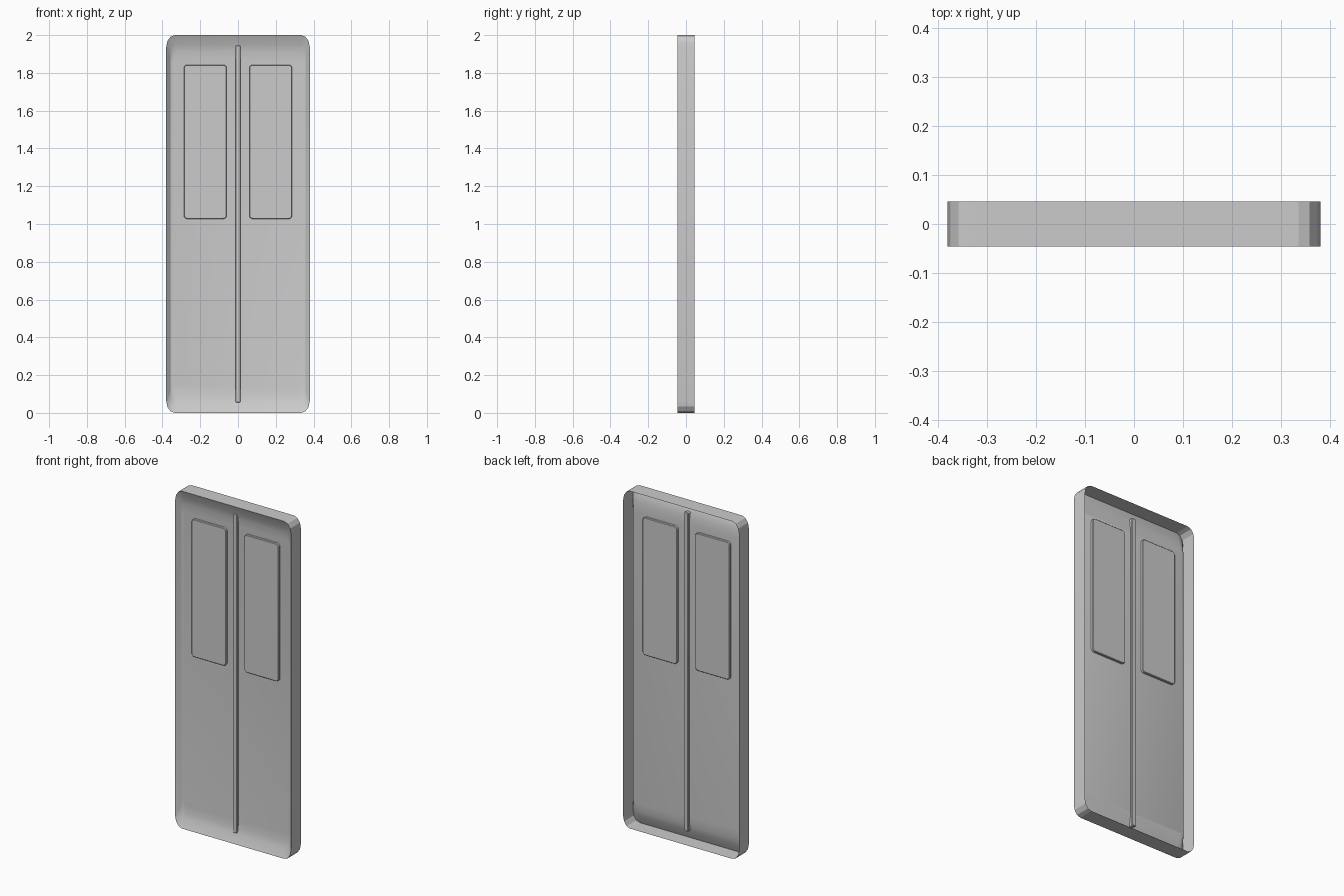
import bpy, bmesh, math

cube = bpy.data.objects.get("Cube")
if cube:
    bpy.data.objects.remove(cube)

grey = bpy.data.materials.new("plain_grey")
grey.use_nodes = True
colour = (0.6, 0.6, 0.6, 1)
grey.diffuse_color = colour
grey.node_tree.nodes["Principled BSDF"].inputs["Base Color"].default_value = colour


def outline(cx, cz, hw, hh, rx, rz, steps):
    """Rounded rectangle in the x-z plane, as a list of points."""
    pts = []
    for quarter, (sx, sz) in enumerate([(1, 1), (-1, 1), (-1, -1), (1, -1)]):
        for i in range(steps + 1):
            a = (quarter + i / steps) * math.pi / 2
            pts.append((cx + sx * (hw - rx) + rx * math.cos(a),
                        cz + sz * (hh - rz) + rz * math.sin(a)))
    return pts


def loft(name, rings, caps, angle):
    """Bridge matching outlines, each given as (y, points)."""
    bm = bmesh.new()
    loops = [[bm.verts.new((x, y, z)) for x, z in pts] for y, pts in rings]
    for a, b in zip(loops, loops[1:]):
        for i in range(len(a)):
            j = (i + 1) % len(a)
            bm.faces.new((a[i], a[j], b[j], b[i]))
    for k in caps:
        bm.faces.new(loops[k])
    bmesh.ops.recalc_face_normals(bm, faces=bm.faces)
    mesh = bpy.data.meshes.new(name)
    bm.to_mesh(mesh)
    bm.free()
    mesh.materials.append(grey)
    obj = bpy.data.objects.new(name, mesh)
    bpy.context.collection.objects.link(obj)
    bpy.ops.object.select_all(action='DESELECT')
    obj.select_set(True)
    bpy.context.view_layer.objects.active = obj
    bpy.ops.object.shade_smooth_by_angle(angle=math.radians(angle))
    return obj


W, H, D = 0.38, 1.0, 0.046
PANEL_Y = -0.014

# Thin outer rim, open at the back
rim = outline(0, 1, W, H, 0.045, 0.065, 3)
loft("outer_rim", [(D, rim), (-D, rim)], [], 20)

# Dished sheet that curves in from the front edge of the rim
dish = [(0, 0, -D, 0.045, 0.065),
        (0.018, 0.05, -0.024, 0.035, 0.06),
        (0.022, 0.085, -0.017, 0.03, 0.05),
        (0.026, 0.13, PANEL_Y, 0.025, 0.04)]
loft("door_panel",
     [(y, outline(0, 1, W - ix, H - iz, rx, rz, 3)) for ix, iz, y, rx, rz in dish],
     [-1], 40)


def plate(name, cx, cz, hw, hh, radius, depth, edge):
    """Rounded plate standing out on both sides of the panel."""
    big = outline(cx, cz, hw, hh, radius, radius, 4)
    small = outline(cx, cz, hw - edge, hh - edge, radius - edge, radius - edge, 4)
    loft(name, [(PANEL_Y - depth, small), (PANEL_Y - depth + edge, big),
                (PANEL_Y + depth - edge, big), (PANEL_Y + depth, small)], [0, -1], 30)


# Raised windows and the centre seam strip
for side, sx in (("left", 1), ("right", -1)):
    plate(side + "_window", sx * 0.173, 1.435, 0.113, 0.408, 0.018, 0.014, 0.003)
plate("centre_strip", 0, 1, 0.013, 0.945, 0.005, 0.013, 0.003)
